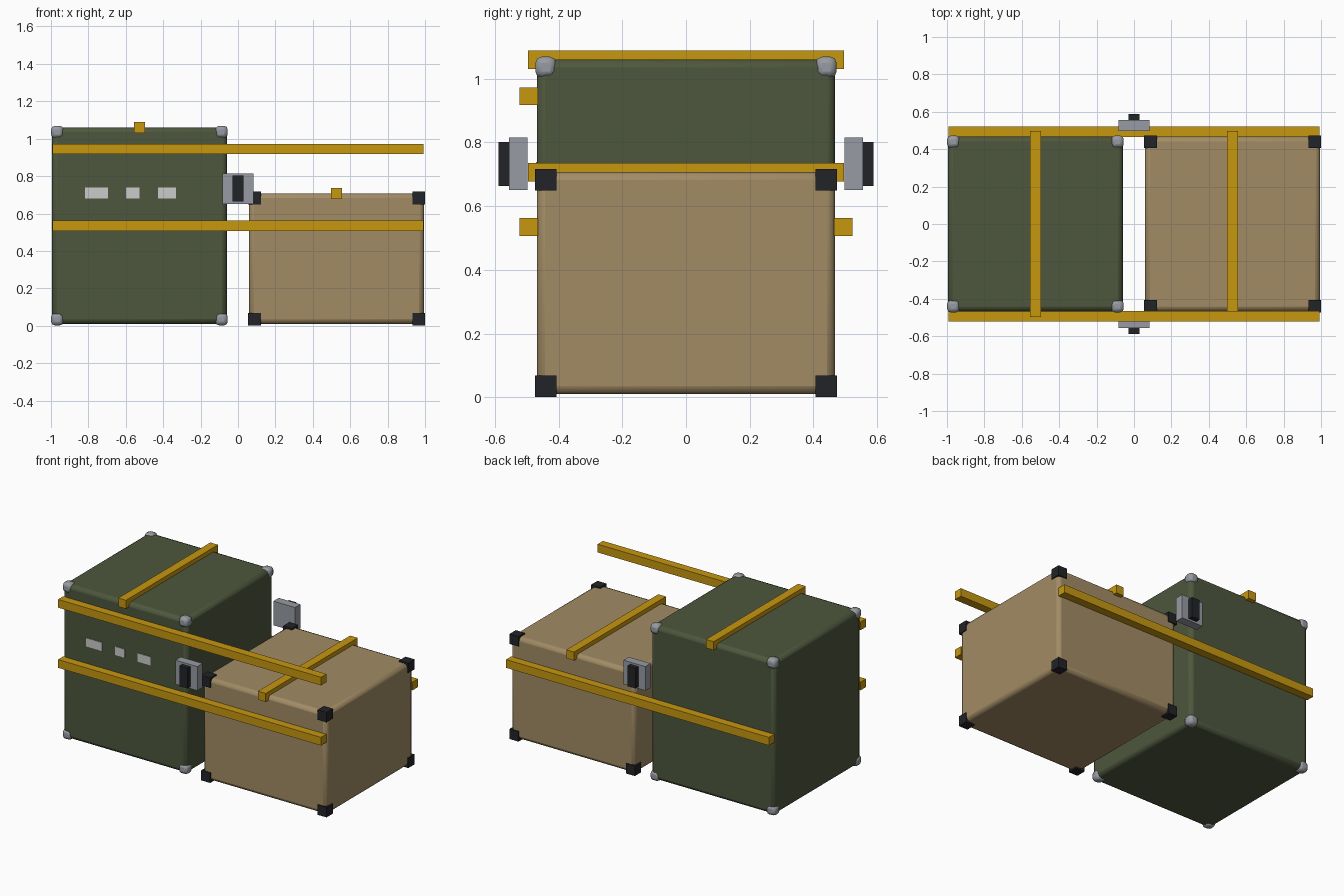
import bpy

if "Cube" in bpy.data.objects:
    bpy.data.objects.remove(bpy.data.objects["Cube"])

def material(name, r, g, b):
    m = bpy.data.materials.new(name)
    m.diffuse_color = (r, g, b, 1)
    m.use_nodes = True
    m.node_tree.nodes["Principled BSDF"].inputs["Base Color"].default_value = m.diffuse_color
    return m

GREEN = material("olive_green", 0.075, 0.095, 0.047)
TAN = material("tan", 0.36, 0.26, 0.13)
YELLOW = material("strap_yellow", 0.57, 0.31, 0.005)
STEEL = material("steel", 0.31, 0.33, 0.36)
BLACK = material("black", 0.016, 0.017, 0.02)
WHITE = material("marking_grey", 0.55, 0.58, 0.55)

def box(name, center, size, mat, bevel=0, segments=2):
    bpy.ops.mesh.primitive_cube_add(size=1, location=center)
    o = bpy.context.object
    o.name = name
    o.scale = size
    bpy.ops.object.transform_apply(location=False, rotation=False, scale=True)
    o.data.materials.append(mat)
    if bevel:
        b = o.modifiers.new("bevel", 'BEVEL')
        b.width = bevel
        b.segments = segments
        bpy.ops.object.shade_smooth_by_angle()
    return o

# Two crates, each with eight corner guards and a strap over the lid
CX, HALF, BASE = 0.527, 0.467, 0.01
for label, side, top, mat, guard, size, bev in (
        ("tall", -1, 1.06, GREEN, STEEL, 0.066, 0.02),
        ("short", 1, 0.707, TAN, BLACK, 0.068, 0)):
    cx = side * CX
    box(label + "_crate", (cx, 0, (BASE + top) / 2),
        (2 * HALF, 2 * HALF, top - BASE), mat, 0.025)
    for sx in (-1, 1):
        for sy in (-1, 1):
            for z in (BASE + 0.025, top - 0.024):
                box(label + "_corner_guard", (cx + sx * 0.439, sy * 0.44, z),
                    (size, size, size), guard, bev)
    box(label + "_lid_strap", (cx, 0, top), (0.058, 0.992, 0.058), YELLOW)

# Long straps: two across the front, one across the back
for name, y, z in (("front_upper_strap", -0.493, 0.945),
                   ("front_lower_strap", -0.493, 0.535),
                   ("back_lower_strap", 0.493, 0.535)):
    box(name, (0, y, z), (1.984, 0.058, 0.056), YELLOW)

# Buckles between the crates, front and back
for label, s in (("front", -1), ("back", 1)):
    box(label + "_buckle_plate", (0, s * 0.527, 0.733), (0.164, 0.058, 0.164), STEEL)
    box(label + "_buckle_lever", (0, s * 0.571, 0.733), (0.06, 0.034, 0.138), BLACK)

# Plain marking patches on the tall crate
for i, (x, w) in enumerate(((-0.757, 0.123), (-0.562, 0.072), (-0.38, 0.096))):
    box("marking_patch_%d" % (i + 1), (x, -0.467, 0.709), (w, 0.008, 0.058), WHITE)
